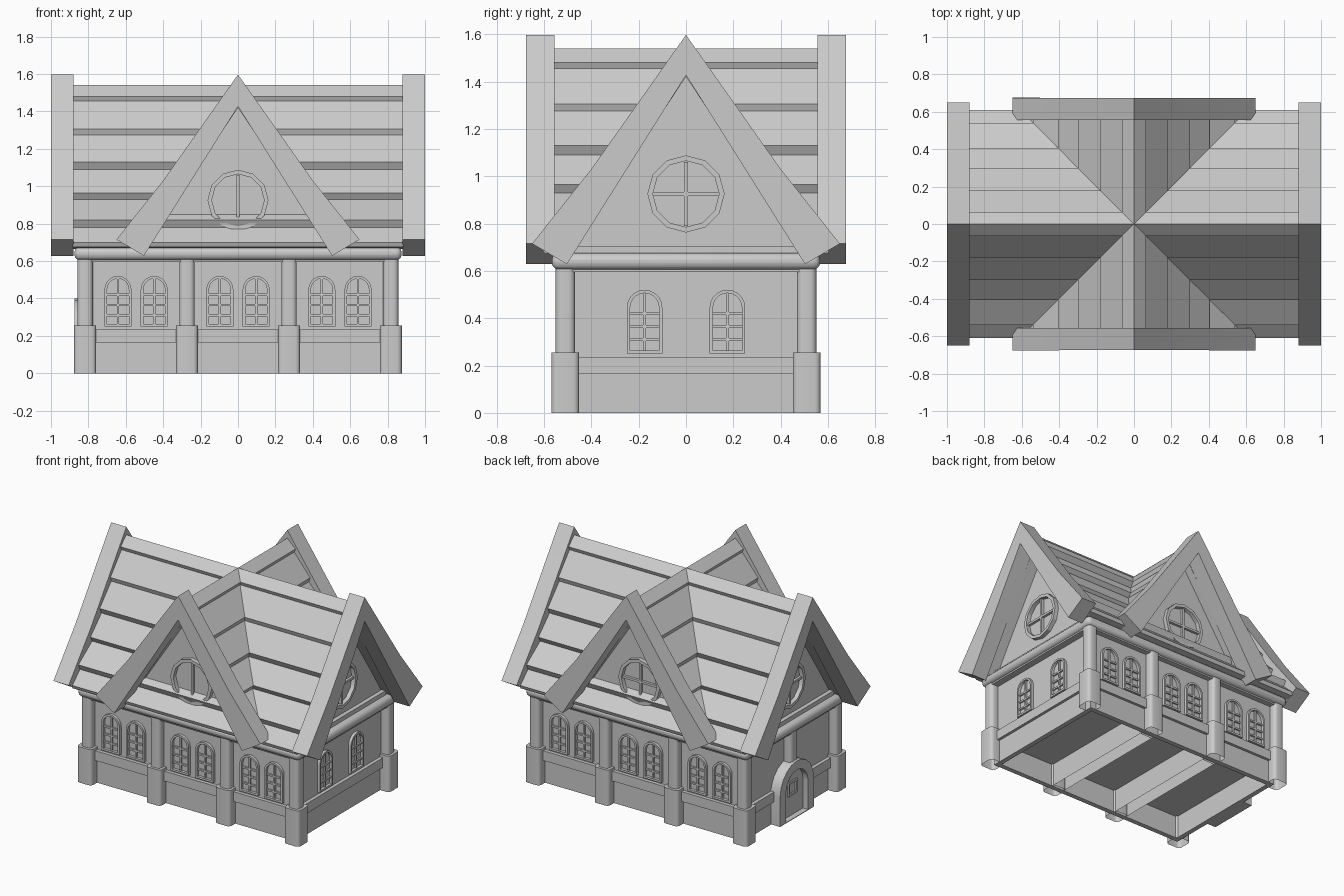
import bpy, bmesh
from math import pi, sin, cos, radians
from mathutils import Matrix

cube = bpy.data.objects.get("Cube")
if cube:
    bpy.data.objects.remove(cube)

GREY = (0.6, 0.6, 0.6, 1)
stone = bpy.data.materials.new("plain grey")
stone.use_nodes = True
stone.diffuse_color = GREY
stone.node_tree.nodes["Principled BSDF"].inputs["Base Color"].default_value = GREY

FLAT = Matrix.Identity(4)
parts = []


def side(turn):
    """Frame of one wall: across, up, outward. 0 front, 1 left, 2 back, 3 right."""
    return Matrix.Rotation(turn * pi / 2, 4, 'Z') @ Matrix.Rotation(pi / 2, 4, 'X')


def prism(name, loop, d0, d1, frame=FLAT, hole=None, bottom=True, bevel=0):
    """Extrude a 2D loop from d0 to d1, with an optional matching hole loop."""
    bm = bmesh.new()
    rims = []
    for pts in [loop] + ([hole] if hole else []):
        low, top = [[bm.verts.new((u, v, d)) for u, v in pts] for d in (d0, d1)]
        rims.append((low, top))
        for i in range(len(pts)):
            bm.faces.new((low[i - 1], low[i], top[i], top[i - 1]))
    if hole:
        for a, b in zip(*rims):
            for i in range(len(a)):
                bm.faces.new((a[i - 1], a[i], b[i], b[i - 1]))
    else:
        bm.faces.new(rims[0][1])
        if bottom:
            bm.faces.new(rims[0][0])
    bm.transform(frame)
    bmesh.ops.recalc_face_normals(bm, faces=bm.faces)
    mesh = bpy.data.meshes.new(name)
    bm.to_mesh(mesh)
    bm.free()
    mesh.materials.append(stone)
    ob = bpy.data.objects.new(name, mesh)
    bpy.context.collection.objects.link(ob)
    if bevel:
        mod = ob.modifiers.new("bevel", 'BEVEL')
        mod.width, mod.segments = bevel, 3
    parts.append(ob)
    return ob


def rect(u0, u1, v0, v1):
    return [(u0, v0), (u1, v0), (u1, v1), (u0, v1)]


def centred(w, h):
    return rect(-w, w, -h, h)


def arc(cu, cv, r, a0, a1, n):
    return [(cu + r * cos(a0 + (a1 - a0) * i / n), cv + r * sin(a0 + (a1 - a0) * i / n))
            for i in range(n + 1)]


def arch(cu, w, v0, v1):
    return [(cu - w, v0), (cu + w, v0)] + arc(cu, v1 - w, w, 0, pi, 10)


def soft_square(cu, cv, half, r):
    pts = []
    for k, (su, sv) in enumerate([(1, 1), (-1, 1), (-1, -1), (1, -1)]):
        pts += arc(cu + su * (half - r), cv + sv * (half - r), r, k * pi / 2, (k + 1) * pi / 2, 4)
    return pts


def chevron(outer, inner):
    """Mirror a right-hand slope, listed from the apex down, into a bent band."""
    left = [(-u, v) for u, v in outer]
    return left + [(-inner[0][0], inner[0][1]), inner[1]] + [inner[0]] + outer[:0:-1]


def arched_window(name, cu, d, frame, w=0.072):
    prism(name + "_frame", arch(cu, w, 0.25, 0.52), d - 0.01, d + 0.02, frame,
          hole=arch(cu, w - 0.014, 0.264, 0.506))
    prism(name + "_mullion", rect(cu - 0.006, cu + 0.006, 0.26, 0.51), d - 0.01, d + 0.012, frame)
    for v in (0.31, 0.365, 0.42):
        prism(name + "_bar", rect(cu - w + 0.01, cu + w - 0.01, v - 0.006, v + 0.006),
              d - 0.01, d + 0.012, frame)


# Walls, plinth, rail and cornice
prism("walls", centred(0.80, 0.50), 0.17, 0.64)
prism("plinth", centred(0.805, 0.505), 0, 0.17, hole=centred(0.77, 0.47))
prism("rail", centred(0.825, 0.525), 0.165, 0.235)
prism("cornice_underside", centred(0.85, 0.54), 0.595, 0.63)
prism("cornice", centred(0.875, 0.567), 0.605, 0.675, bevel=0.03)

# Columns on tall bases, and the cross walls under the floor
for x in (-0.817, -0.273, 0.273, 0.817):
    for y in (-0.51, 0.51):
        prism("column_base", soft_square(x, y, 0.059, 0.025), 0, 0.255, bottom=False)
        prism("column", soft_square(x, y, 0.041, 0.026), 0.25, 0.61)
for x in (-0.273, 0.273):
    prism("cross_wall", rect(x - 0.05, x + 0.05, -0.48, 0.48), 0, 0.18, bottom=False)

# Stepped roof slopes: each course overhangs the one below
slope = [(0, 1.54), (0.065, 1.48), (0.055, 1.455), (0.18, 1.305), (0.17, 1.275),
         (0.30, 1.13), (0.28, 1.09), (0.405, 0.965), (0.385, 0.93),
         (0.54, 0.82), (0.52, 0.78), (0.61, 0.70), (0.60, 0.675)]
roof = chevron(slope, [(0.50, 0.665), (0, 1.42)])
prism("front_back_roof", roof, -0.56, 0.56, side(0))
prism("long_roof", roof, -0.885, 0.885, side(1))

# Gables: wall, beam, bargeboard and round window on every side
board = chevron([(0, 1.597), (0.40, 1.03), (0.65, 0.715)], [(0.503, 0.628), (0, 1.427)])
for turn in range(4):
    f = side(turn)
    wall, edge, tip = ((0.50, 0.555, 0.675), (0.80, 0.88, 1.0))[turn % 2]
    prism("gable_wall", [(-0.51, 0.64), (0.51, 0.64), (0, 1.44)], 0, wall, f)
    prism("gable_beam", rect(-0.48, 0.48, 0.66, 0.705), wall - 0.02, wall + 0.03, f)
    prism("bargeboard", board, edge, tip, f)
    prism("round_window_frame", arc(0, 0.925, 0.163, 0, 2 * pi * 11 / 12, 11), wall - 0.02,
          wall + 0.03, f, hole=arc(0, 0.925, 0.14, 0, 2 * pi * 11 / 12, 11))
    prism("round_window_mullion", rect(-0.008, 0.008, 0.79, 1.06), wall - 0.01, wall + 0.02, f)
    if turn:
        prism("round_window_bar", rect(-0.14, 0.14, 0.917, 0.933), wall - 0.01, wall + 0.018, f)

# Arched windows: three pairs on each long wall, two on the left end
for turn in (0, 2):
    for bay in (-0.545, 0, 0.545):
        for shift in (-0.097, 0.097):
            arched_window("window", bay + shift, 0.50, side(turn))
for u in (-0.175, 0.175):
    arched_window("end_window", u, 0.80, side(1), 0.075)

# Arched doorway on the right end, with a column above it
f = side(3)
prism("door_surround", arch(0, 0.19, 0, 0.40), 0.78, 0.875, f, hole=arch(0, 0.125, 0.005, 0.335))
prism("door", arch(0, 0.13, 0.005, 0.34), 0.78, 0.835, f)
prism("door_window", rect(-0.05, 0.05, 0.15, 0.25), 0.83, 0.845, f, hole=rect(-0.035, 0.035, 0.165, 0.235))
prism("door_column", soft_square(-0.817, 0, 0.041, 0.026), 0.35, 0.61)

# Round the curved faces, keep the edges sharp
bpy.ops.object.select_all(action='DESELECT')
for ob in parts:
    ob.select_set(True)
bpy.context.view_layer.objects.active = parts[0]
bpy.ops.object.shade_smooth_by_angle(angle=radians(30))
